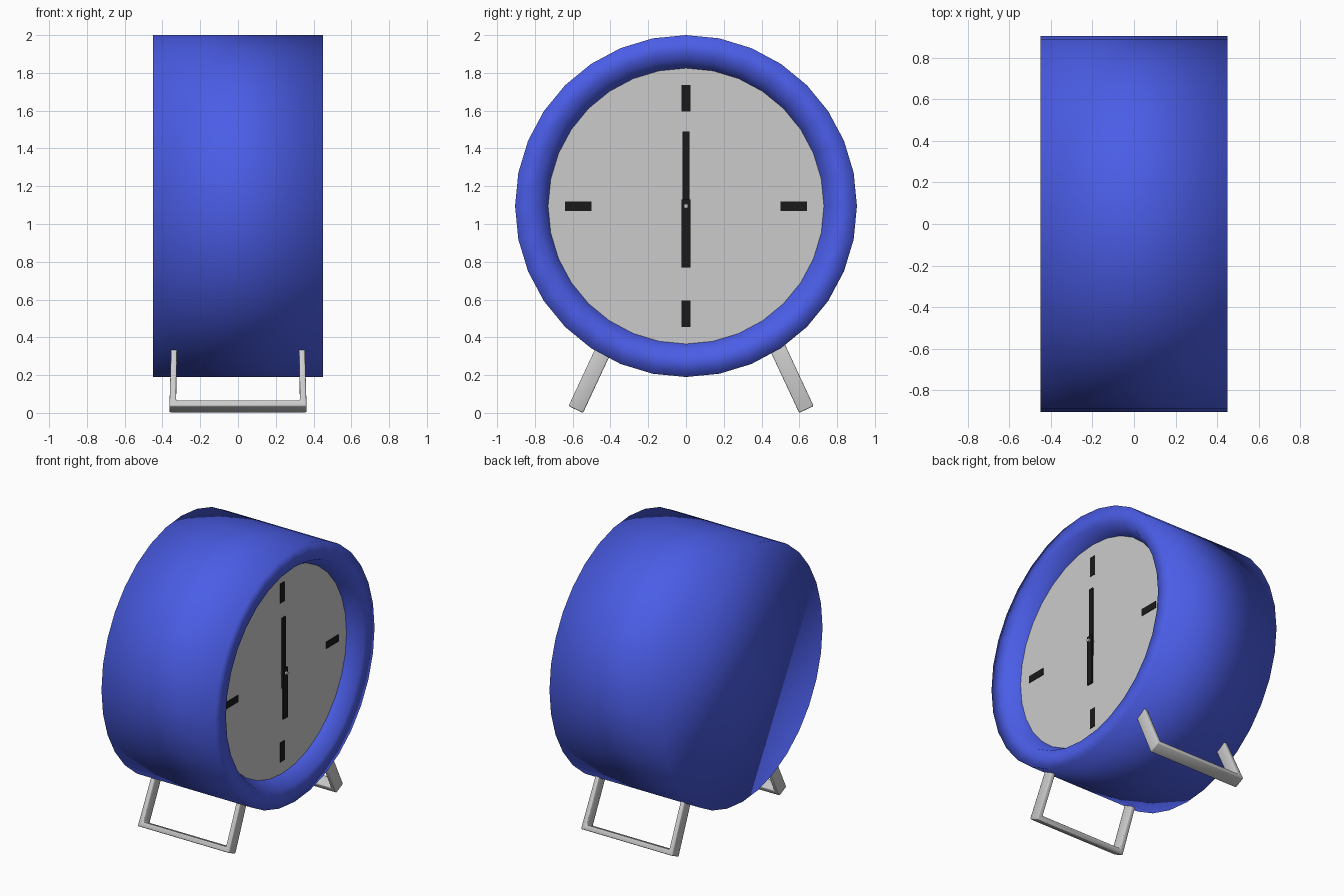
import bpy, bmesh, math
from mathutils import Vector, Matrix

if "Cube" in bpy.data.objects:
    bpy.data.objects.remove(bpy.data.objects["Cube"])

CZ = 1.095      # height of the clock axis
SIDES = 32


def material(name, rgb):
    m = bpy.data.materials.new(name)
    m.diffuse_color = (*rgb, 1)
    m.use_nodes = True
    m.node_tree.nodes["Principled BSDF"].inputs["Base Color"].default_value = m.diffuse_color
    return m


blue = material("blue_paint", (0.07, 0.11, 0.80))
black = material("black_paint", (0.01, 0.01, 0.01))


def finish(name, bm, mat=None, smooth=False):
    bmesh.ops.recalc_face_normals(bm, faces=bm.faces)
    me = bpy.data.meshes.new(name)
    bm.to_mesh(me)
    bm.free()
    for p in me.polygons:
        p.use_smooth = smooth
    if mat:
        me.materials.append(mat)
    ob = bpy.data.objects.new(name, me)
    bpy.context.collection.objects.link(ob)
    return ob


def ring(bm, x, r, n=SIDES):
    return [bm.verts.new((x, r * math.sin(i * math.tau / n), CZ + r * math.cos(i * math.tau / n)))
            for i in range(n)]


def bar(name, x0, x1, width, z0, z1, turn=0.0):
    """Flat black bar on the dial, turned about the clock axis."""
    bm = bmesh.new()
    bmesh.ops.create_cube(bm, size=1)
    bmesh.ops.scale(bm, vec=(x1 - x0, width, z1 - z0), verts=bm.verts)
    place = (Matrix.Translation((0, 0, CZ)) @ Matrix.Rotation(turn, 4, 'X')
             @ Matrix.Translation(((x0 + x1) / 2, 0, (z0 + z1) / 2)))
    bmesh.ops.transform(bm, matrix=place, verts=bm.verts)
    return finish(name, bm, black)


# Drum body: closed back, rim and sloped recess, smooth all over
bm = bmesh.new()
rings = [ring(bm, x, r) for x, r in [(-0.45, 0.905), (0.45, 0.905), (0.45, 0.78), (0.35, 0.73)]]
bm.faces.new(rings[0])
for a, b in zip(rings, rings[1:]):
    for i in range(SIDES):
        j = (i + 1) % SIDES
        bm.faces.new((a[i], a[j], b[j], b[i]))
finish("clock_body", bm, blue, True)

# Dial, facing +x
bm = bmesh.new()
dial_face = bm.faces.new(ring(bm, 0.35, 0.73))
dial = finish("dial", bm)
if dial.data.polygons[0].normal.x < 0:
    dial.data.flip_normals()

# Plain hour markers at the four quarters
for k in range(4):
    bar(f"hour_marker_{k + 1}", 0.349, 0.354, 0.05, 0.50, 0.64, k * math.pi / 2)

# Hands and centre pin
bar("minute_hand", 0.358, 0.368, 0.036, -0.11, 0.395)
bar("hour_hand", 0.370, 0.380, 0.05, -0.325, 0.035)
bm = bmesh.new()
bmesh.ops.create_cone(bm, cap_ends=True, segments=12, radius1=0.012, radius2=0.012, depth=0.045,
                      matrix=Matrix.Translation((0.37, 0, CZ)) @ Matrix.Rotation(math.pi / 2, 4, 'Y'))
finish("centre_pin", bm)


# U-shaped wire legs, leaning outwards
def leg(name, side):
    bm = bmesh.new()
    outline = [(-0.352, 0.42), (-0.363, 0), (0.363, 0), (0.352, 0.42),
               (0.322, 0.42), (0.328, 0.036), (-0.328, 0.036), (-0.322, 0.42)]
    tilt = math.radians(25)
    along = Vector((0, -side * math.sin(tilt), math.cos(tilt)))
    across = Vector((0, side * math.cos(tilt), math.sin(tilt)))
    foot = Vector((0, 0.027 + side * 0.572, 0.0))
    verts = [bm.verts.new(foot + Vector((x, 0, 0)) + along * h) for x, h in outline]
    # three quads: two uprights and the foot bar
    for q in [(0, 1, 6, 7), (1, 2, 5, 6), (2, 3, 4, 5)]:
        bm.faces.new([verts[i] for i in q])
    ext = bmesh.ops.extrude_face_region(bm, geom=list(bm.faces), use_keep_orig=True)
    moved = [v for v in ext["geom"] if isinstance(v, bmesh.types.BMVert)]
    bmesh.ops.translate(bm, vec=across * 0.085, verts=moved)
    ob = finish(name, bm, None, True)
    bev = ob.modifiers.new("soft_edges", 'BEVEL')
    bev.width = 0.007
    bev.segments = 2
    bev.limit_method = 'ANGLE'


leg("front_leg", -1)
leg("back_leg", 1)
